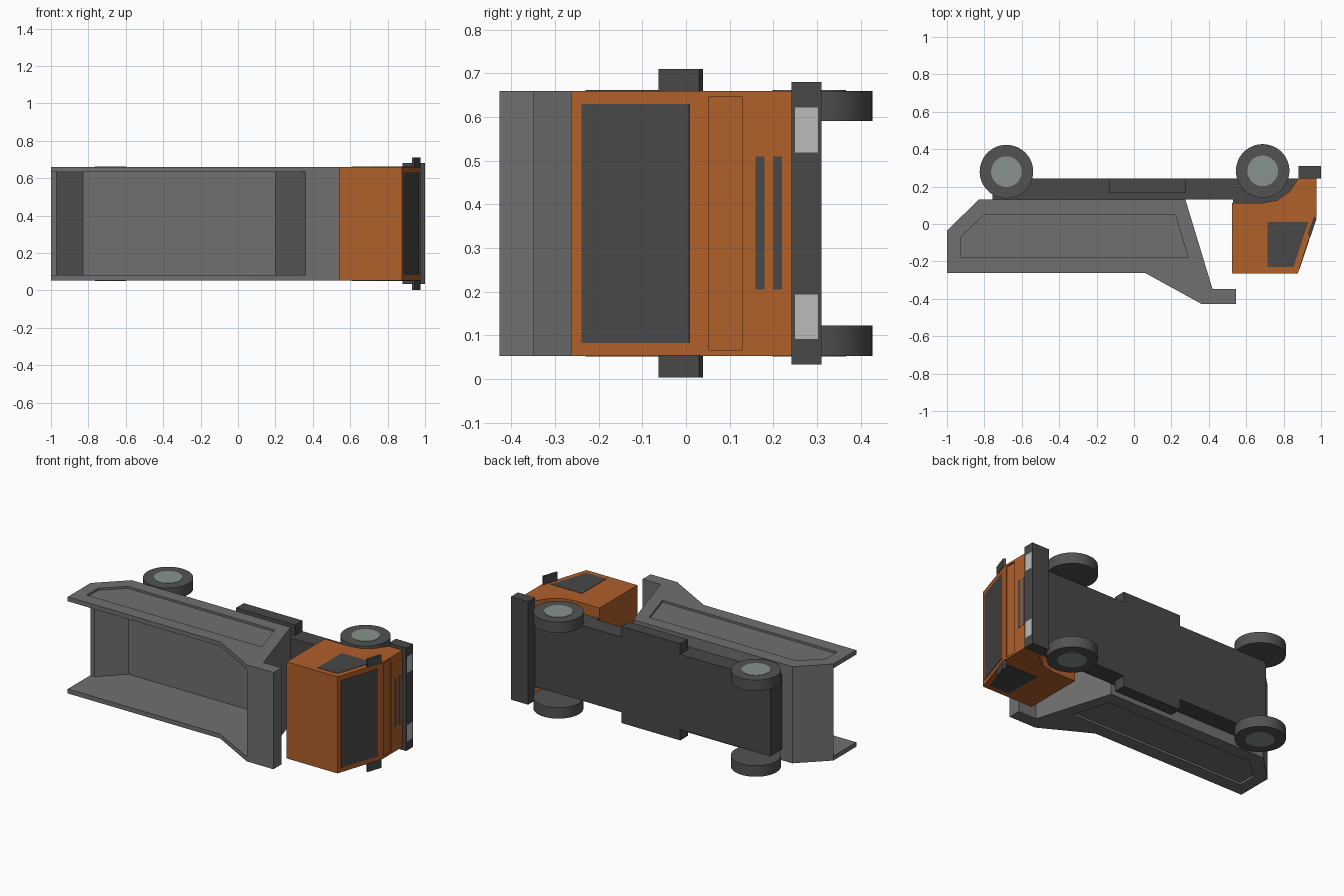
import bpy, bmesh
from math import cos, sin, tau

if "Cube" in bpy.data.objects:
    bpy.data.objects.remove(bpy.data.objects["Cube"])

# Tipper truck lying on its side: side profile in XY, truck width along Z
Z0, Z1 = 0.053, 0.66
ZM = (Z0 + Z1) / 2


def material(name, rgb):
    m = bpy.data.materials.new(name)
    m.diffuse_color = (*rgb, 1)
    m.use_nodes = True
    m.node_tree.nodes["Principled BSDF"].inputs["Base Color"].default_value = m.diffuse_color
    return m


ORANGE = material("orange_paint", (0.44, 0.115, 0.024))
GREY = material("bed_grey", (0.16, 0.16, 0.16))
DARK = material("dark_grey", (0.065, 0.065, 0.065))
TYRE = material("tyre_grey", (0.085, 0.085, 0.085))
HUB = material("hub_grey", (0.25, 0.29, 0.27))
LAMP = material("lamp_grey", (0.5, 0.5, 0.5))


def prism(name, pts, z0, z1, mat=None):
    """Extrude an XY outline from z0 to z1."""
    bm = bmesh.new()
    face = bm.faces.new([bm.verts.new((x, y, z0)) for x, y in pts])
    ext = bmesh.ops.extrude_face_region(bm, geom=[face])
    for v in ext["geom"]:
        if isinstance(v, bmesh.types.BMVert):
            v.co.z = z1
    bmesh.ops.recalc_face_normals(bm, faces=bm.faces)
    me = bpy.data.meshes.new(name)
    bm.to_mesh(me)
    bm.free()
    ob = bpy.data.objects.new(name, me)
    bpy.context.collection.objects.link(ob)
    if mat:
        me.materials.append(mat)
    return ob


def box(name, x0, x1, y0, y1, z0, z1, mat=None):
    return prism(name, [(x0, y0), (x1, y0), (x1, y1), (x0, y1)], z0, z1, mat)


def pair(name, pts, z0, z1, mat=None):
    """Same prism on both sides of the truck."""
    return [prism(name + "_low", pts, z0, z1, mat),
            prism(name + "_high", pts, 2 * ZM - z1, 2 * ZM - z0, mat)]


def cut(ob, cutters):
    for c in cutters:
        m = ob.modifiers.new("cut", 'BOOLEAN')
        m.operation, m.solver, m.object = 'DIFFERENCE', 'EXACT', c
    bpy.context.view_layer.update()
    dg = bpy.context.evaluated_depsgraph_get()
    me = bpy.data.meshes.new_from_object(ob.evaluated_get(dg))
    ob.modifiers.clear()
    ob.data = me
    me.materials.clear()
    me.materials.append(MATS[ob.name])
    for c in cutters:
        bpy.data.objects.remove(c)


MATS = {"dump_bed": GREY, "cab": ORANGE}

# Dump bed with cab guard, hollowed out and open at the tail
bed = prism("dump_bed", [(-1, -.262), (-1, -.035), (-.83, .13), (.275, .13), (.42, -.348),
                         (.545, -.348), (.545, -.427), (.36, -.427), (.06, -.262)], Z0, Z1, GREY)
hollow = prism("bed_hollow", [(-1.1, -.03), (-.97, -.04), (-.83, .1), (.2, .1),
                              (.36, -.427), (.375, -.476), (-1.1, -.476)], .081, .632)
panels = pair("bed_panel", [(-.925, -.18), (-.925, -.068), (-.8, .05), (.22, .05), (.29, -.18)],
              Z0 - .03, Z0 + .013)
cut(bed, [hollow] + panels)

# Chassis and side tanks
prism("chassis", [(-.757, .13), (.53, .13), (.53, .1), (.88, .1), (.88, .243), (-.757, .243)],
      .12, .593, DARK)
tank = [(-.13, .168), (.278, .168), (.278, .243), (-.13, .243)]
pair("side_tank", tank, Z0, .125, DARK)

# Cab with front wheel arch and a shallow front panel
cab = prism("cab", [(.523, -.264), (.523, .113), (.69, .113), (.765, .127), (.83, .172),
                    (.86, .215), (.878, .243), (.975, .243), (.975, .04), (.876, -.264)],
            Z0, Z1, ORANGE)
cut(cab, [box("front_panel_cut", .967, 1.02, .053, .128, .066, .647)])

# Windows
prism("windscreen", [(.875, -.235), (.955, .011), (.967, .007), (.886, -.239)], .082, .63, DARK)
pair("side_window", [(.715, .01), (.715, -.23), (.853, -.23), (.931, .01)],
     Z0 - .002, Z0 + .01, DARK)

# Mirrors
pair("mirror", [(.93, -.055), (.945, -.063), (.976, .03), (.963, .039)], .003, Z0 + .002, DARK)

# Grille slots, bumper and headlamps
for i, y in enumerate((.159, .199)):
    box(f"grille_slot_{i + 1}", .96, .977, y, y + .021, .205, .51, DARK)
box("bumper", .88, .999, .242, .311, .033, .68, DARK)
pair("headlamp", [(.98, .25), (1.0, .25), (1.0, .302), (.98, .302)], .091, .194, LAMP)


def circle(cx, cy, r, n=48):
    return [(cx + r * cos(tau * i / n), cy + r * sin(tau * i / n)) for i in range(n)]


# Wheels and hubs
for end, cx, cy in (("rear", -.682, .28), ("front", .688, .284)):
    obs = pair(end + "_wheel", circle(cx, cy, .143), Z0, .122, TYRE)
    obs += pair(end + "_hub", circle(cx, cy, .082), Z0 - .002, Z0 + .01, HUB)
    for ob in obs:
        for o in bpy.context.selected_objects:
            o.select_set(False)
        ob.select_set(True)
        bpy.context.view_layer.objects.active = ob
        bpy.ops.object.shade_smooth_by_angle()
